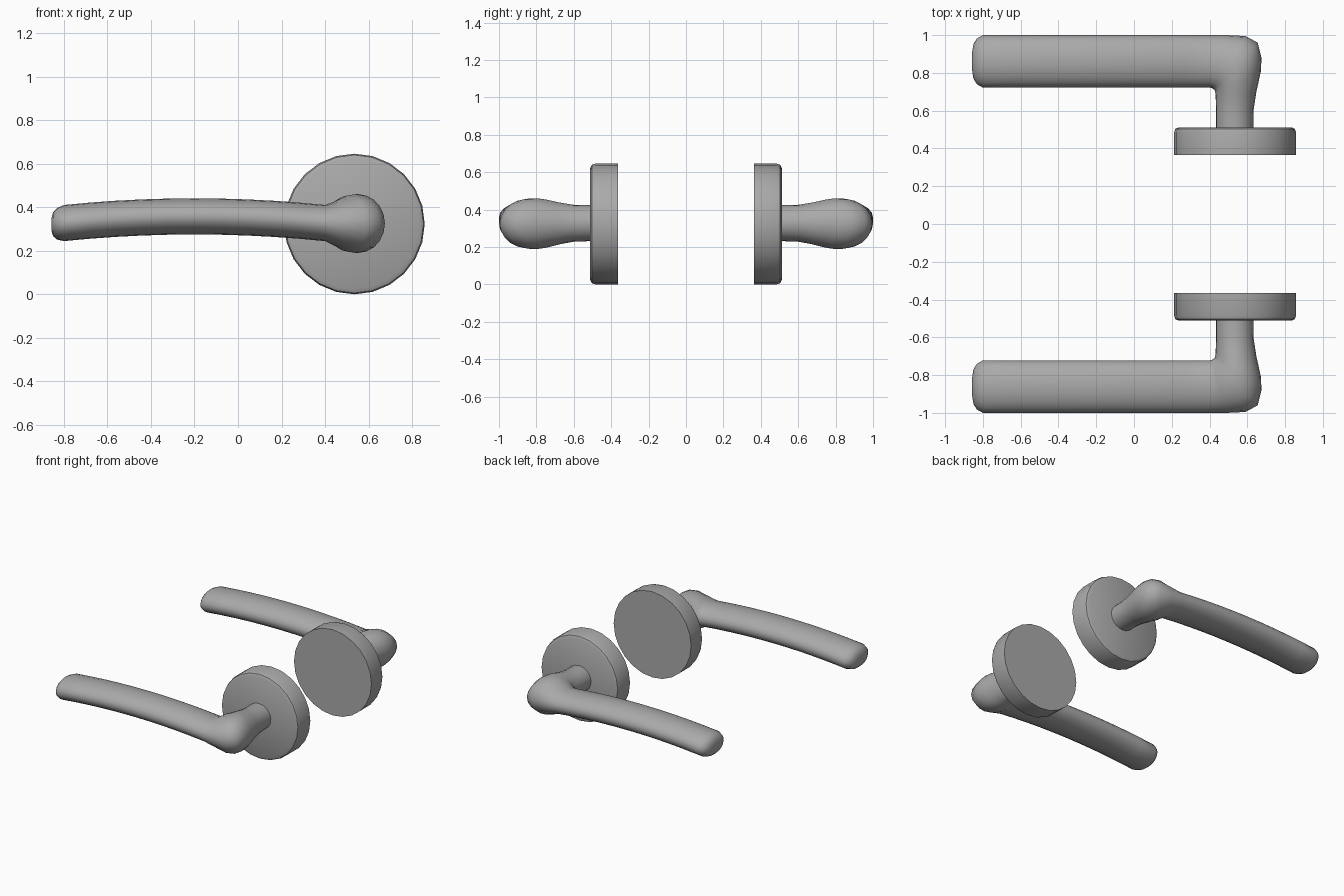
import bpy, bmesh, math

if "Cube" in bpy.data.objects:
    bpy.data.objects.remove(bpy.data.objects["Cube"])

CX, CZ = 0.535, 0.323            # axis of the round plates

metal = bpy.data.materials.new("satin grey metal")
metal.diffuse_color = (0.4, 0.4, 0.4, 1)
metal.use_nodes = True
metal.node_tree.nodes["Principled BSDF"].inputs["Base Color"].default_value = metal.diffuse_color


def skin_rings(name, rings, side, angle):
    """Join equal-sized rings into a closed, smooth-shaded skin; side mirrors y."""
    bm = bmesh.new()
    loops = [[bm.verts.new((x, y * side, z)) for x, y, z in r] for r in rings]
    n = len(loops[0])
    for a, b in zip(loops, loops[1:]):
        for i in range(n):
            j = (i + 1) % n
            bm.faces.new((a[i], a[j], b[j], b[i]))
    bm.faces.new(loops[0])
    bm.faces.new(loops[-1])
    bmesh.ops.recalc_face_normals(bm, faces=bm.faces[:])
    mesh = bpy.data.meshes.new(name)
    bm.to_mesh(mesh)
    bm.free()
    for p in mesh.polygons:
        p.use_smooth = True
    mesh.set_sharp_from_angle(angle=math.radians(angle))
    mesh.materials.append(metal)
    obj = bpy.data.objects.new(name, mesh)
    bpy.context.collection.objects.link(obj)
    return obj


def circle(r, y, n=24):
    return [(CX + r * math.cos(2 * math.pi * i / n), y,
             CZ + r * math.sin(2 * math.pi * i / n)) for i in range(n)]


def ellipse(inner, outer, z, h, n=20):
    """Upright ellipse spanning two plan points, with half height h."""
    ring = []
    for i in range(n):
        a = 2 * math.pi * i / n
        t = 0.5 + 0.5 * math.cos(a)
        ring.append((inner[0] + (outer[0] - inner[0]) * t,
                     inner[1] + (outer[1] - inner[1]) * t,
                     z + h * math.sin(a)))
    return ring


def grip(x, s=1.0):
    """Section of the gently arched lever, scaled by s at its rounded tip."""
    return ellipse((x, 0.861 - 0.139 * s), (x, 0.861 + 0.139 * s),
                   0.358 - 0.085 * (x + 0.2) ** 2, 0.083 * s)


# Round plate: flat back, softened front rim
plate = [circle(r, y) for r, y in
         [(0.323, 0.364), (0.323, 0.485), (0.317, 0.503), (0.298, 0.512)]]

# Handle: neck, swollen elbow fanning round the inner corner, arched lever
elbow = [ellipse(*s) for s in [
    ((0.433, 0.50), (0.632, 0.50), 0.328, 0.096),
    ((0.433, 0.60), (0.634, 0.61), 0.327, 0.099),
    ((0.433, 0.655), (0.648, 0.70), 0.326, 0.112),
    ((0.431, 0.690), (0.672, 0.81), 0.325, 0.129),
    ((0.429, 0.703), (0.675, 0.88), 0.325, 0.135),
    ((0.426, 0.710), (0.655, 0.96), 0.325, 0.135),
    ((0.418, 0.717), (0.59, 0.995), 0.325, 0.129),
    ((0.411, 0.720), (0.49, 1.0), 0.325, 0.104),
]]
lever = [grip(0.40 - 0.12 * i) for i in range(11)]
tip = [grip(-0.832, 0.87), grip(-0.850, 0.66), grip(-0.858, 0.3)]

# Matching pair, front and back of the door
for side, where in ((-1, "front"), (1, "back")):
    skin_rings(where + "_plate", plate, side, 40)
    skin_rings(where + "_handle", elbow + lever + tip, side, 70)
